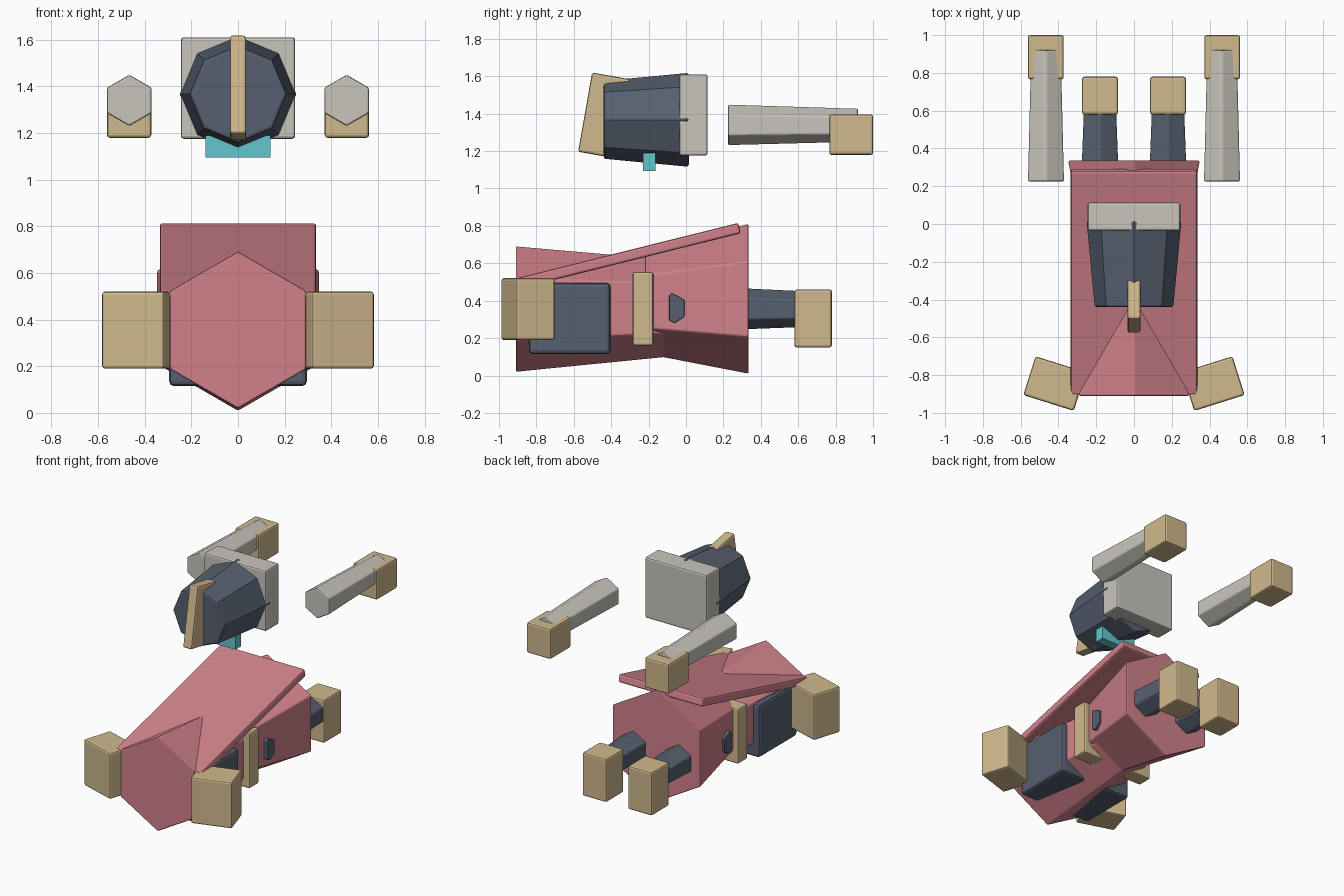
import bpy
import bmesh
from math import radians, sin, cos, pi

if "Cube" in bpy.data.objects:
    bpy.data.objects.remove(bpy.data.objects["Cube"])


def material(name, rgb):
    mat = bpy.data.materials.new(name)
    mat.use_nodes = True
    color = (*rgb, 1)
    mat.diffuse_color = color
    mat.node_tree.nodes["Principled BSDF"].inputs["Base Color"].default_value = color
    return mat


red = material("dusty red", (0.63, 0.22, 0.255))
tan = material("tan", (0.63, 0.485, 0.27))
navy = material("slate navy", (0.093, 0.117, 0.162))
gray = material("warm gray", (0.58, 0.56, 0.50))
cyan = material("cyan", (0.122, 0.565, 0.61))


def finish(name, bm, mat, bevel):
    bmesh.ops.recalc_face_normals(bm, faces=bm.faces)
    mesh = bpy.data.meshes.new(name)
    bm.to_mesh(mesh)
    bm.free()
    mesh.materials.append(mat)
    obj = bpy.data.objects.new(name, mesh)
    bpy.context.collection.objects.link(obj)
    if bevel:
        mod = obj.modifiers.new("soft edges", "BEVEL")
        mod.width = bevel
        mod.segments = 2
        mod.limit_method = "ANGLE"
        mod.angle_limit = radians(50)
    return obj


def box(name, center, size, mat, bevel=0.012, rot=(0, 0, 0)):
    bm = bmesh.new()
    bmesh.ops.create_cube(bm, size=1)
    bmesh.ops.scale(bm, vec=size, verts=bm.verts)
    obj = finish(name, bm, mat, bevel)
    obj.location = center
    obj.rotation_euler = [radians(a) for a in rot]
    return obj


def prism(name, x, front, back, sides, mat, bevel=0.008):
    """Tapered prism along y, one corner up; each end is (y, z, radius)."""
    bm = bmesh.new()
    rings = []
    for y, z, r in (front, back):
        angles = [pi / 2 + 2 * pi * i / sides for i in range(sides)]
        rings.append([bm.verts.new((x + r * cos(a), y, z + r * sin(a))) for a in angles])
    for ring in rings:
        bm.faces.new(ring)
    for i in range(sides):
        j = (i + 1) % sides
        bm.faces.new((rings[0][i], rings[0][j], rings[1][j], rings[1][i]))
    return finish(name, bm, mat, bevel)


# Body: two hexagonal tapers meeting at the waist, with a sloping back plate
prism("front_body", 0, (-0.91, 0.355, 0.337), (-0.08, 0.36, 0.26), 6, red)
prism("rear_body", 0, (-0.22, 0.395, 0.28), (0.335, 0.41, 0.402), 6, red)
box("back_plate", (0, -0.308, 0.64), (0.67, 1.225, 0.057), red, rot=(14, 0, 0))
box("waist_belt", (0, -0.23, 0.357), (0.58, 0.11, 0.395), tan)
box("shoulder_block", (0, -0.622, 0.305), (0.59, 0.435, 0.38), navy, 0.02)

# Head
prism("head", 0, (-0.44, 1.367, 0.208), (0.015, 1.367, 0.251), 8, navy, 0.012)
box("head_back", (0, 0.04, 1.393), (0.49, 0.15, 0.435), gray)
box("head_crest", (0, -0.437, 1.39), (0.07, 0.208, 0.43), tan, rot=(-10, 0, 0))
box("jaw", (0, -0.197, 1.142), (0.28, 0.066, 0.095), cyan, 0)


def side_vent(name, side):
    bm = bmesh.new()
    outline = [(-0.09, 0.43), (-0.075, 0.44), (-0.008, 0.405),
               (-0.008, 0.315), (-0.06, 0.28), (-0.09, 0.295)]
    base = bm.faces.new([bm.verts.new((side * 0.2, y, z)) for y, z in outline])
    out = bmesh.ops.extrude_face_region(bm, geom=[base])["geom"]
    moved = [v for v in out if isinstance(v, bmesh.types.BMVert)]
    bmesh.ops.translate(bm, verts=moved, vec=(side * 0.098, 0, 0))
    return finish(name, bm, navy, 0.005)


# Paired limbs
for label, s in (("left", 1), ("right", -1)):
    box(label + "_front_foot", (s * 0.42, -0.845, 0.355), (0.28, 0.215, 0.33), tan,
        rot=(0, 0, s * 17.5))
    prism(label + "_rear_leg", s * 0.18, (0.2, 0.357, 0.116), (0.62, 0.355, 0.098), 6, navy)
    box(label + "_rear_foot", (s * 0.18, 0.68, 0.305), (0.19, 0.2, 0.31), tan)
    prism(label + "_forearm", s * 0.466, (0.225, 1.34, 0.11), (0.92, 1.338, 0.09), 6, gray)
    box(label + "_fist", (s * 0.467, 0.883, 1.288), (0.19, 0.234, 0.217), tan)
    side_vent(label + "_side_vent", s)
